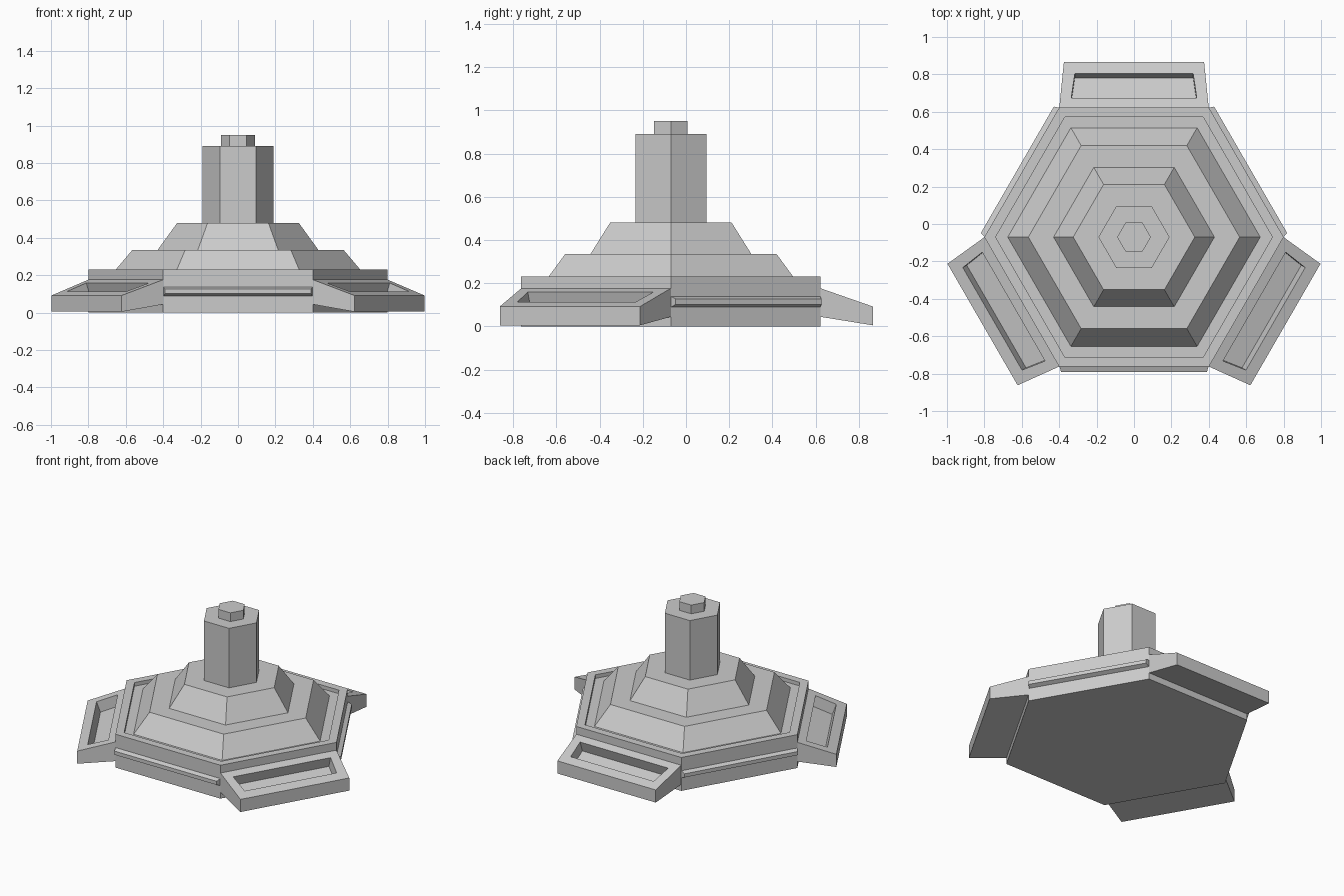
import bpy, bmesh
from math import cos, sin, pi, radians
from mathutils import Matrix, Vector

cube = bpy.data.objects.get("Cube")
if cube:
    bpy.data.objects.remove(cube, do_unlink=True)

GREY = (0.6, 0.6, 0.6, 1)
grey = bpy.data.materials.new("light_grey")
grey.use_nodes = True
grey.diffuse_color = GREY
grey.node_tree.nodes["Principled BSDF"].inputs["Base Color"].default_value = GREY

CENTRE = Vector((0, -0.07, 0))  # axis of the hexagonal body


def finish(name, bm, turn=0):
    bmesh.ops.recalc_face_normals(bm, faces=bm.faces)
    mesh = bpy.data.meshes.new(name)
    bm.transform(Matrix.Translation(CENTRE) @ Matrix.Rotation(radians(turn), 4, "Z"))
    bm.to_mesh(mesh)
    bm.free()
    mesh.materials.append(grey)
    obj = bpy.data.objects.new(name, mesh)
    bpy.context.collection.objects.link(obj)
    return obj


def hex_stack(name, profile):
    """Six-sided solid through (radius, height) rings, capped at both ends."""
    bm = bmesh.new()
    rings = [[bm.verts.new((r * cos(i * pi / 3), r * sin(i * pi / 3), z))
              for i in range(6)] for r, z in profile]
    for low, high in zip(rings, rings[1:]):
        for i in range(6):
            j = (i + 1) % 6
            bm.faces.new((low[i], low[j], high[j], high[i]))
    bm.faces.new(rings[0][::-1])
    bm.faces.new(rings[-1])
    return finish(name, bm)


def side_block(inner, outer):
    """Tapered block pointing to +y; ends are (half width, distance, bottom, top)."""
    bm = bmesh.new()
    ends = [[bm.verts.new(p) for p in ((-w, d, lo), (w, d, lo), (w, d, hi), (-w, d, hi))]
            for w, d, lo, hi in (inner, outer)]
    bm.faces.new(ends[0])
    bm.faces.new(ends[1][::-1])
    sides = []
    for i in range(4):
        j = (i + 1) % 4
        sides.append(bm.faces.new((ends[0][i], ends[0][j], ends[1][j], ends[1][i])))
    bmesh.ops.recalc_face_normals(bm, faces=bm.faces)
    return bm, sides[2]


# Body, from the rimmed base up to the knob
hex_stack("base", [(0.80, 0), (0.80, 0.23), (0.74, 0.23), (0.74, 0.205)])
hex_stack("lower_tier", [(0.675, 0.205), (0.565, 0.335)])
hex_stack("upper_tier", [(0.43, 0.335), (0.325, 0.48)])
hex_stack("post", [(0.19, 0.48), (0.19, 0.89)])
hex_stack("knob", [(0.09, 0.89), (0.09, 0.95)])

# Three sloping feet with a sunken slot, and three rails on the sides between
for label, turn in (("back", 0), ("front_right", 120), ("front_left", 240)):
    bm, top = side_block((0.40, 0.688, 0.045, 0.178), (0.375, 0.935, 0.005, 0.092))
    bmesh.ops.inset_region(bm, faces=[top], thickness=0.087)
    bm.normal_update()
    sink = top.normal * -0.075
    floor = bmesh.ops.extrude_discrete_faces(bm, faces=[top])["faces"][0]
    bmesh.ops.translate(bm, vec=sink, verts=floor.verts)
    finish(label + "_foot", bm, turn)

for label, turn in (("back_right", 60), ("front", 180), ("back_left", 300)):
    bm, top = side_block((0.40, 0.688, 0.087, 0.14), (0.39, 0.72, 0.102, 0.127))
    finish(label + "_rail", bm, turn)
